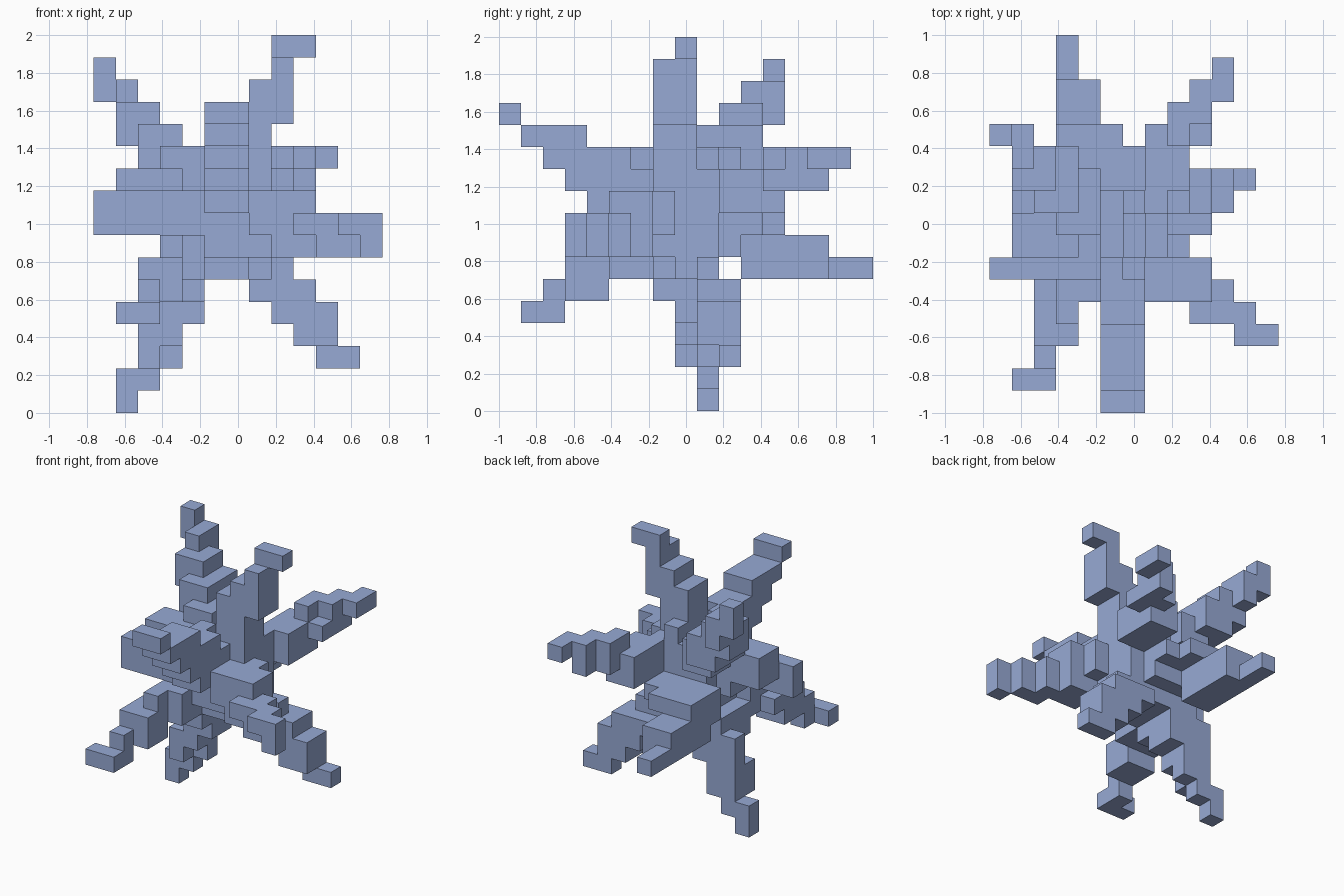
import bpy
import bmesh
import math
from mathutils import Vector

default = bpy.data.objects.get("Cube")
if default:
    bpy.data.objects.remove(default, do_unlink=True)

CELL = 2 / 17
ORIGIN = Vector((-6.5, -8.5, 0))

blue = bpy.data.materials.new("slate_blue")
blue.use_nodes = True
blue.diffuse_color = (0.31, 0.4, 0.66, 1)
blue.node_tree.nodes["Principled BSDF"].inputs["Base Color"].default_value = blue.diffuse_color

parts = {}
taken = set()


def add_part(name, *blocks):
    """Collect grid cells from blocks given as inclusive x, y and z ranges."""
    cells = set()
    for xs, ys, zs in blocks:
        for x in range(xs[0], xs[-1] + 1):
            for y in range(ys[0], ys[-1] + 1):
                for z in range(zs[0], zs[-1] + 1):
                    cells.add((x, y, z))
    parts[name] = cells - taken
    taken.update(cells)


def build_part(name, cells):
    """Make a shell of the cell faces that border empty space."""
    bm = bmesh.new()
    for cell in cells:
        centre = Vector(cell) + Vector((0.5, 0.5, 0.5))
        for axis in range(3):
            for sign in (-1, 1):
                normal = Vector((0, 0, 0))
                normal[axis] = sign
                neighbour = tuple(int(c) for c in Vector(cell) + normal)
                if neighbour in taken:
                    continue
                u = Vector((0, 0, 0))
                u[(axis + 1) % 3] = 0.5
                v = normal.cross(u)
                mid = centre + normal / 2 + ORIGIN
                corners = (mid - u - v, mid + u - v, mid + u + v, mid - u + v)
                bm.faces.new([bm.verts.new(p * CELL) for p in corners])
    bmesh.ops.remove_doubles(bm, verts=bm.verts, dist=CELL / 100)
    bmesh.ops.dissolve_limit(bm, angle_limit=math.radians(1),
                             verts=bm.verts, edges=bm.edges)
    mesh = bpy.data.meshes.new(name)
    bm.to_mesh(mesh)
    bm.free()
    mesh.materials.append(blue)
    bpy.context.collection.objects.link(bpy.data.objects.new(name, mesh))


# Blocky centre where all arms meet
add_part("core",
         ((4, 6), (6, 9), (7, 9)),
         ((5, 6), (7, 9), (6,)),
         ((7,), (7, 9), (7, 9)),
         ((5, 7), (7, 9), (10,)))

# Arms pointing upward
add_part("upper_left_arm",
         ((6, 7), (7, 8), (10, 13)),
         ((6,), (9,), (11,)),
         ((7,), (7, 8), (14,)),
         ((8,), (7, 8), (13, 15)),
         ((8, 9), (8,), (16,)))
add_part("upper_front_arm",
         ((5, 6), (4, 6), (9, 10)),
         ((5,), (6,), (11,)),
         ((5, 6), (3, 5), (10, 11)),
         ((5, 6), (2,), (11,)),
         ((5, 6), (1, 3), (12,)),
         ((5, 6), (0,), (13,)))
add_part("upper_right_back_arm",
         ((3, 4), (8, 10), (10, 11)),
         ((2, 3), (9, 11), (11, 12)),
         ((1, 2), (10, 11), (12, 13)),
         ((1,), (11, 12), (13, 14)),
         ((0,), (12,), (14, 15)))

# Arms spreading around the middle
add_part("left_back_arm",
         ((7, 8), (10, 12), (9, 10)),
         ((8,), (12, 13), (10, 11)),
         ((9,), (12,), (10,)),
         ((9,), (13, 14), (10, 11)),
         ((10,), (14, 15), (11,)))
add_part("left_front_arm",
         ((6, 8), (6, 7), (8, 9)),
         ((6, 7), (6, 7), (7,)),
         ((7, 9), (5, 6), (8, 9)),
         ((8, 9), (5, 6), (7,)),
         ((10,), (5,), (7, 8)),
         ((9, 11), (4,), (8,)),
         ((10, 11), (4,), (7,)),
         ((11, 12), (3,), (8,)),
         ((12,), (3,), (7,)))
add_part("right_arm",
         ((1, 3), (7, 8), (9, 10)),
         ((0, 3), (6,), (8, 9)),
         ((3, 4), (6, 8), (8, 9)))
add_part("back_arm",
         ((4, 6), (9, 11), (8,)),
         ((5, 6), (9, 10), (7,)),
         ((3, 5), (10, 12), (8,)),
         ((3, 4), (10, 14), (7,)),
         ((3, 4), (11, 14), (6,)),
         ((3,), (15, 16), (6,)))

# Arms pointing downward
add_part("lower_right_front_arm",
         ((3, 4), (5, 6), (6, 7)),
         ((3,), (4,), (6, 7)),
         ((2,), (5,), (6,)),
         ((2, 3), (3, 4), (5, 6)),
         ((2,), (2,), (4, 5)),
         ((1, 2), (1,), (4,)))
add_part("lower_right_leg",
         ((3, 4), (7, 9), (5, 6)),
         ((3, 4), (8, 9), (4,)),
         ((3,), (8, 9), (3,)),
         ((3,), (9,), (2,)),
         ((2,), (8, 9), (2, 3)),
         ((2,), (9,), (1, 5)),
         ((1,), (9,), (0, 1)))
add_part("lower_left_leg",
         ((6, 7), (8, 9), (6, 7)),
         ((8,), (9,), (6,)),
         ((7, 9), (9, 10), (5,)),
         ((8,), (9, 10), (4,)),
         ((9, 10), (9, 10), (3, 4)),
         ((10, 11), (10,), (2,)))

for part_name, part_cells in parts.items():
    build_part(part_name, part_cells)
